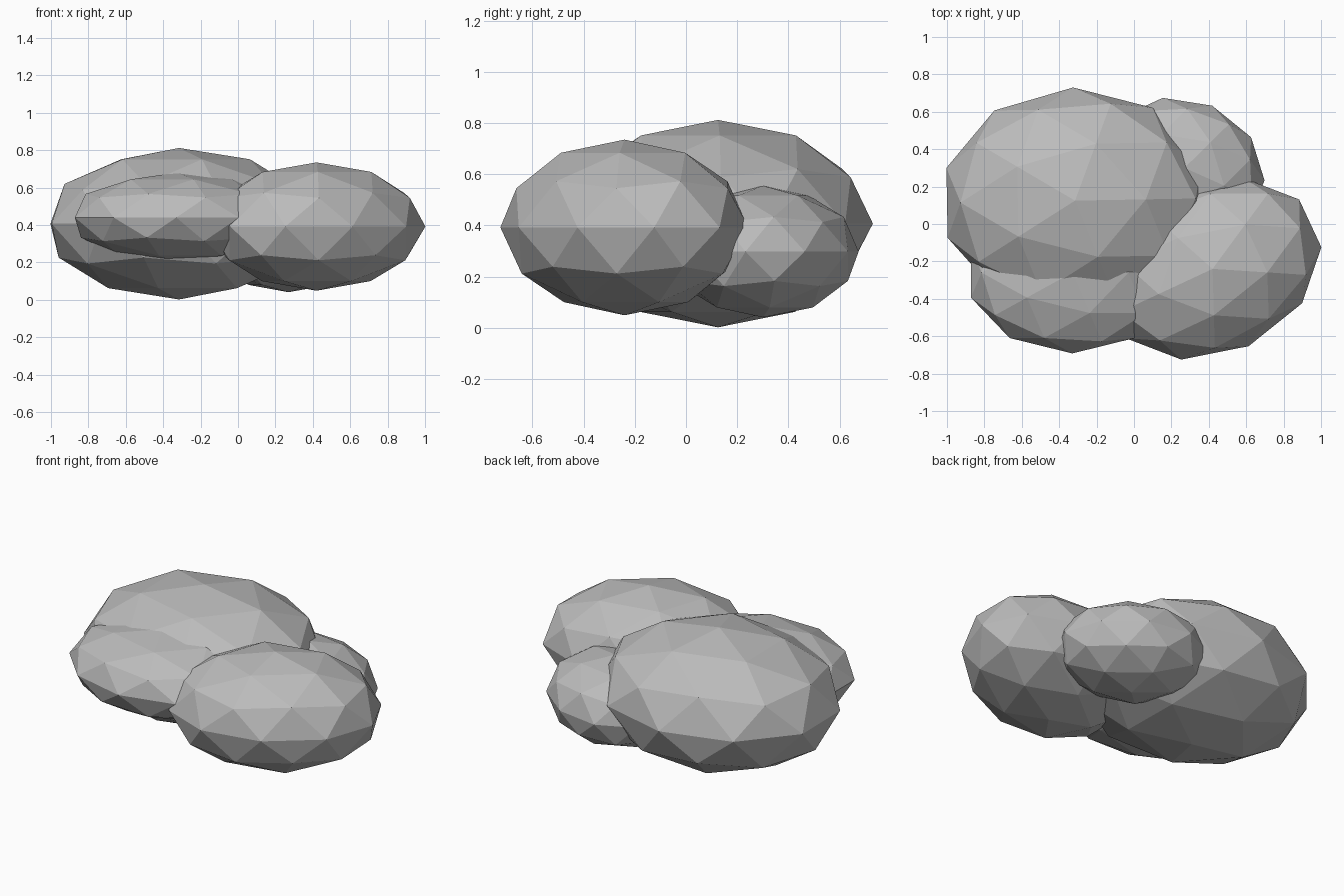
import bpy
import math

cube = bpy.data.objects.get("Cube")
if cube:
    bpy.data.objects.remove(cube, do_unlink=True)

# One flat grey for the whole cluster
grey = bpy.data.materials.new("stone_grey")
grey.use_nodes = True
colour = (0.5, 0.5, 0.5, 1)
grey.diffuse_color = colour
grey.node_tree.nodes["Principled BSDF"].inputs["Base Color"].default_value = colour


def lobe(name, centre, radii, turn):
    """Faceted, squashed ball turned about the vertical axis."""
    bpy.ops.mesh.primitive_ico_sphere_add(subdivisions=2, radius=1, location=centre)
    obj = bpy.context.object
    obj.name = name
    obj.scale = radii
    obj.rotation_euler.z = math.radians(turn)
    obj.data.materials.append(grey)
    bpy.ops.object.shade_flat()
    return obj


# Four overlapping lobes
lobe("large_back_lobe", (-0.315, 0.125, 0.407), (0.72, 0.605, 0.405), 1)
lobe("left_front_lobe", (0.42, -0.24, 0.392), (0.606, 0.456, 0.343), 205)
lobe("right_front_lobe", (-0.33, -0.26, 0.44), (0.57, 0.432, 0.24), 0)
lobe("small_back_lobe", (0.27, 0.30, 0.298), (0.44, 0.364, 0.257), -24)
